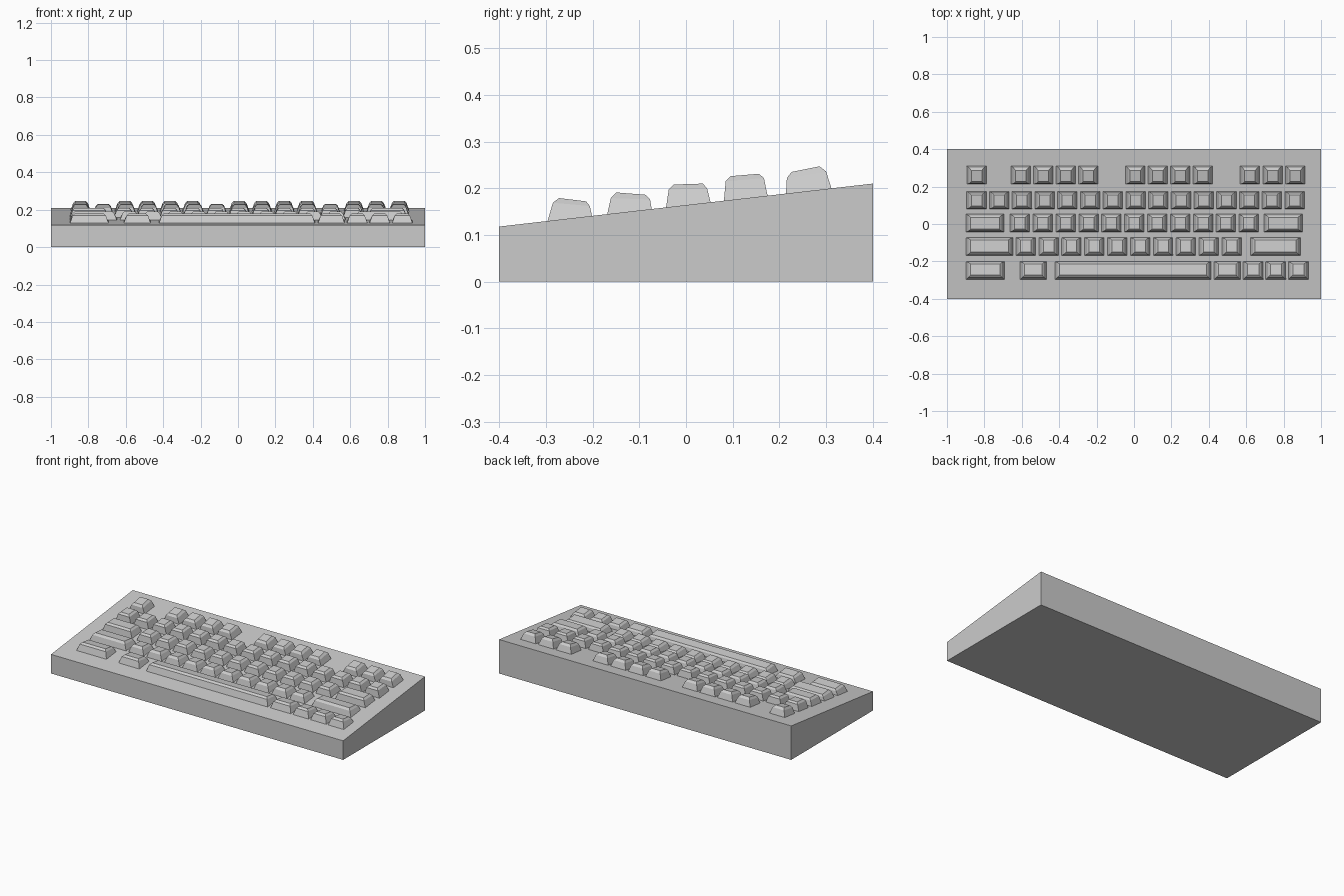
import bpy

if "Cube" in bpy.data.objects:
    bpy.data.objects.remove(bpy.data.objects["Cube"])

FRONT_Z, BACK_Z, HALF_D = 0.118, 0.21, 0.4


def case_z(y):
    """Height of the sloped case top at depth y."""
    return FRONT_Z + (BACK_Z - FRONT_Z) * (y + HALF_D) / (2 * HALF_D)


def make_object(name, verts, faces):
    mesh = bpy.data.meshes.new(name)
    mesh.from_pydata(verts, [], faces)
    obj = bpy.data.objects.new(name, mesh)
    bpy.context.collection.objects.link(obj)
    return obj


def extrude_profile(name, profile, half_w):
    """Extrude a closed (y, z) profile along x."""
    n = len(profile)
    verts = [(x, y, z) for x in (-half_w, half_w) for y, z in profile]
    faces = [tuple(reversed(range(n))), tuple(range(n, 2 * n))]
    faces += [(i, (i + 1) % n, n + (i + 1) % n, n + i) for i in range(n)]
    return make_object(name, verts, faces)


def make_key(name, x0, x1, rings):
    """Keycap lofted through rectangles: (x inset, front y/z, back y/z)."""
    verts = []
    for inset, (yf, zf), (yb, zb) in rings:
        verts += [(x0 + inset, yf, zf), (x1 - inset, yf, zf),
                  (x1 - inset, yb, zb), (x0 + inset, yb, zb)]
    faces = [(3, 2, 1, 0)]
    for r in range(len(rings) - 1):
        a = 4 * r
        faces += [(a + i, a + (i + 1) % 4, a + 4 + (i + 1) % 4, a + 4 + i)
                  for i in range(4)]
    t = 4 * (len(rings) - 1)
    faces.append((t, t + 1, t + 2, t + 3))
    return make_object(name, verts, faces)


def run(start, count, pitch, width=0.106):
    return [(start + i * pitch, start + i * pitch + width) for i in range(count)]


# Wedge-shaped case
extrude_profile("case", [(-HALF_D, 0), (HALF_D, 0), (HALF_D, BACK_Z),
                         (-HALF_D, FRONT_Z)], 1.0)

# Each row: name, base front/back y, shoulder and top edge points, key x spans
rows = [
    ("function_key", (0.214, 0.312), ((0.216, 0.222), (0.300, 0.236)),
     ((0.226, 0.235), (0.286, 0.247)),
     run(-0.895, 1, 0) + run(-0.658, 4, 0.1205) + run(-0.047, 4, 0.1205)
     + run(0.567, 3, 0.121)),
    ("number_key", (0.081, 0.175), ((0.085, 0.215), (0.167, 0.222)),
     ((0.096, 0.226), (0.156, 0.231)),
     run(-0.895, 15, 0.1215)),
    ("upper_letter_key", (-0.043, 0.053), ((-0.037, 0.197), (0.045, 0.200)),
     ((-0.026, 0.208), (0.036, 0.210)),
     [(-0.898, -0.695)] + run(-0.663, 11, 0.1224) + [(0.695, 0.902)]),
    ("lower_letter_key", (-0.169, -0.073), ((-0.161, 0.179), (-0.077, 0.176)),
     ((-0.149, 0.191), (-0.086, 0.186)),
     [(-0.898, -0.647)] + run(-0.632, 10, 0.1224) + [(0.622, 0.892)]),
    ("bottom_key", (-0.297, -0.201), ((-0.285, 0.169), (-0.206, 0.162)),
     ((-0.272, 0.179), (-0.214, 0.172)),
     [(-0.898, -0.692), (-0.610, -0.467), (-0.422, 0.412), (0.428, 0.570)]
     + run(0.583, 3, 0.1205, 0.109)),
]

# Keycaps, row by row
for name, (yf, yb), shoulder, top, spans in rows:
    base = ((yf, case_z(yf) - 0.002), (yb, case_z(yb) - 0.002))
    rings = [(0.0, *base), (0.014, *shoulder), (0.025, *top)]
    for i, (x0, x1) in enumerate(spans):
        part = "space_bar" if x1 - x0 > 0.5 else f"{name}_{i + 1}"
        make_key(part, x0, x1, rings)
